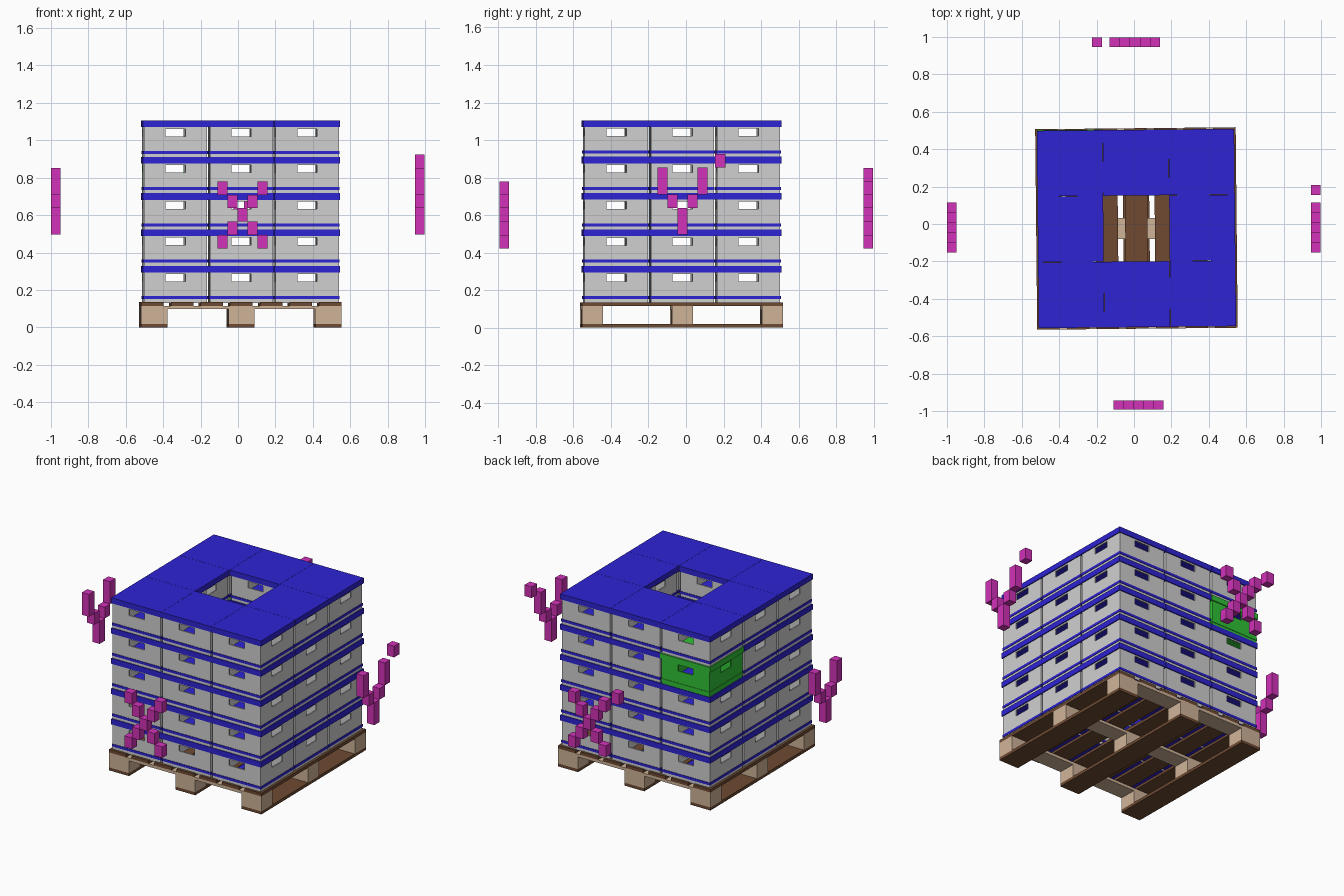
import bpy, bmesh, math
from mathutils import Matrix, Vector

if "Cube" in bpy.data.objects:
    bpy.data.objects.remove(bpy.data.objects["Cube"])


def material(name, rgb):
    lin = [(c / 255 / 12.92) if c < 10 else ((c / 255 + 0.055) / 1.055) ** 2.4 for c in rgb]
    m = bpy.data.materials.new(name)
    m.diffuse_color = (*lin, 1)
    m.use_nodes = True
    m.node_tree.nodes["Principled BSDF"].inputs["Base Color"].default_value = m.diffuse_color
    return m


GREY = material("crate grey", (208, 208, 208))
BLUE = material("lid blue", (46, 35, 212))
GREEN = material("highlight green", (48, 195, 54))
BROWN = material("board brown", (110, 74, 50))
TAN = material("block tan", (208, 180, 152))
MAGENTA = material("marker magenta", (210, 50, 185))

# Shared placement of pallet and load: slightly off centre and turned
PLACE = Matrix.Translation((0.013, -0.024, 0)) @ Matrix.Rotation(0.01, 4, 'Z')


def add_box(bm, lo, hi):
    size = Vector(hi) - Vector(lo)
    mid = (Vector(hi) + Vector(lo)) / 2
    bmesh.ops.create_cube(bm, size=1, matrix=Matrix.Translation(mid) @ Matrix.Diagonal((*size, 1)))


def to_mesh(bm, name, mats):
    bmesh.ops.remove_doubles(bm, verts=bm.verts, dist=1e-5)
    bmesh.ops.recalc_face_normals(bm, faces=bm.faces)
    me = bpy.data.meshes.new(name)
    bm.to_mesh(me)
    bm.free()
    for m in mats:
        me.materials.append(m)
    return me


def add_object(name, me, matrix=Matrix()):
    ob = bpy.data.objects.new(name, me)
    bpy.context.collection.objects.link(ob)
    ob.matrix_world = matrix
    return ob


def boxes_object(name, boxes, mat, matrix=Matrix()):
    bm = bmesh.new()
    for lo, hi in boxes:
        add_box(bm, lo, hi)
    bmesh.ops.recalc_face_normals(bm, faces=bm.faces)
    me = bpy.data.meshes.new(name)
    bm.to_mesh(me)
    bm.free()
    me.materials.append(mat)
    return add_object(name, me, matrix)


# ---- Pallet: bottom runners, blocks, cross boards, deck boards
HALF = 0.536
xs = [(-HALF, -HALF + 0.14), (-0.07, 0.07), (HALF - 0.14, HALF)]
ys = [(-HALF, -HALF + 0.113), (-0.056, 0.056), (HALF - 0.113, HALF)]
boxes_object("pallet_runners", [((a, -HALF, 0), (b, HALF, 0.019)) for a, b in xs], BROWN, PLACE)
boxes_object("pallet_blocks", [((a, c, 0.019), (b, d, 0.097)) for a, b in xs for c, d in ys], TAN, PLACE)
boxes_object("pallet_cross_boards", [((-HALF, c, 0.097), (HALF, d, 0.115)) for c, d in ys], TAN, PLACE)
BOARD = 0.12
step = (2 * HALF - BOARD) / 6
boxes_object("pallet_deck_boards",
             [((-HALF + i * step, -HALF, 0.115), (-HALF + i * step + BOARD, HALF, 0.135)) for i in range(7)],
             BROWN, PLACE)

# ---- Crate: thin walls with grip holes, rim band, lid and floor sheets
PITCH, LAYER, BASE = 0.352, 0.194, 0.135
H, T = 0.169, 0.008


def crate_mesh(name, body, trim):
    bm = bmesh.new()

    def quad(pts, mat):
        bm.faces.new([bm.verts.new(p) for p in pts]).material_index = mat

    for k in range(4):
        rot = Matrix.Rotation(k * math.pi / 2, 3, 'Z')

        def P(u, d, z):
            return rot @ Vector((u, -d, z))

        # wall skins around the grip hole
        zs = [-0.004, 0.110, 0.150, 0.160]
        for d in (H, H - T):
            us = [-d, -0.053, 0.053, d]
            for i in range(3):
                for j in range(3):
                    if (i, j) != (1, 1):
                        quad([P(us[i], d, zs[j]), P(us[i + 1], d, zs[j]),
                              P(us[i + 1], d, zs[j + 1]), P(us[i], d, zs[j + 1])], 0)
        # grip hole edges
        rim = [(-0.053, 0.110), (0.053, 0.110), (0.053, 0.150), (-0.053, 0.150)]
        for a, b in zip(rim, rim[1:] + rim[:1]):
            quad([P(a[0], H, a[1]), P(b[0], H, b[1]), P(b[0], H - T, b[1]), P(a[0], H - T, a[1])], 0)
        # lower band and lid skirt: outer face plus ledges
        for o, z0, z1 in ((0.172, 0.017, 0.033), (0.1755, 0.159, LAYER)):
            quad([P(-o, o, z0), P(o, o, z0), P(o, o, z1), P(-o, o, z1)], 1)
            for z in (z0, z1):
                quad([P(-o, o, z), P(o, o, z), P(H - T, H - T, z), P(-H + T, H - T, z)], 1)
    # lid and floor sheets
    for h, z in ((H - T, LAYER), (H, -0.004)):
        quad([(-h, -h, z), (h, -h, z), (h, h, z), (-h, h, z)], 1)
    return to_mesh(bm, name, [body, trim])


crate = crate_mesh("crate", GREY, BLUE)
green_crate = crate_mesh("green_crate", GREEN, GREEN)

# ---- Five layers of eight crates around an open shaft
for layer in range(5):
    for i in (-1, 0, 1):
        for j in (-1, 0, 1):
            if i == j == 0:
                continue
            special = (layer, i, j) == (3, -1, 1)
            pos = Matrix.Translation((i * PITCH, j * PITCH + (0.003 if special else 0), BASE + layer * LAYER))
            add_object("green_crate" if special else "crate",
                       green_crate if special else crate, PLACE @ pos)

# ---- Floating marker cubes on the four sides
CROSS = ["#...#", ".#.#.", "..#..", ".#.#.", "#...#"]
FORK = ["#...#", "#...#", ".#.#.", "..#..", "..#.."]
W, V, D = 0.0535, 0.0715, 0.05


def marker(name, rows, angle, dist, centre, top, dot):
    """Cubes in a plane facing outward; centre is measured to the viewer's right."""
    cells = [(c - 2, r) for r, row in enumerate(rows) for c, ch in enumerate(row) if ch == "#"]
    if dot:
        cells.append((3.75, -1))
    boxes = [((centre + (c - 0.5) * W, -dist, top - (r + 1) * V),
              (centre + (c + 0.5) * W, -dist + D, top - r * V)) for c, r in cells]
    boxes_object(name, boxes, MAGENTA, Matrix.Rotation(angle, 4, 'Z'))


marker("front_marker_cubes", CROSS, 0, 0.993, 0.024, 0.78, False)
marker("right_marker_cubes", FORK, math.pi / 2, 0.997, -0.018, 0.853, True)
marker("back_marker_cubes", CROSS, math.pi, 0.997, -0.004, 0.78, True)
marker("left_marker_cubes", FORK, -math.pi / 2, 1.0, 0.018, 0.853, False)
